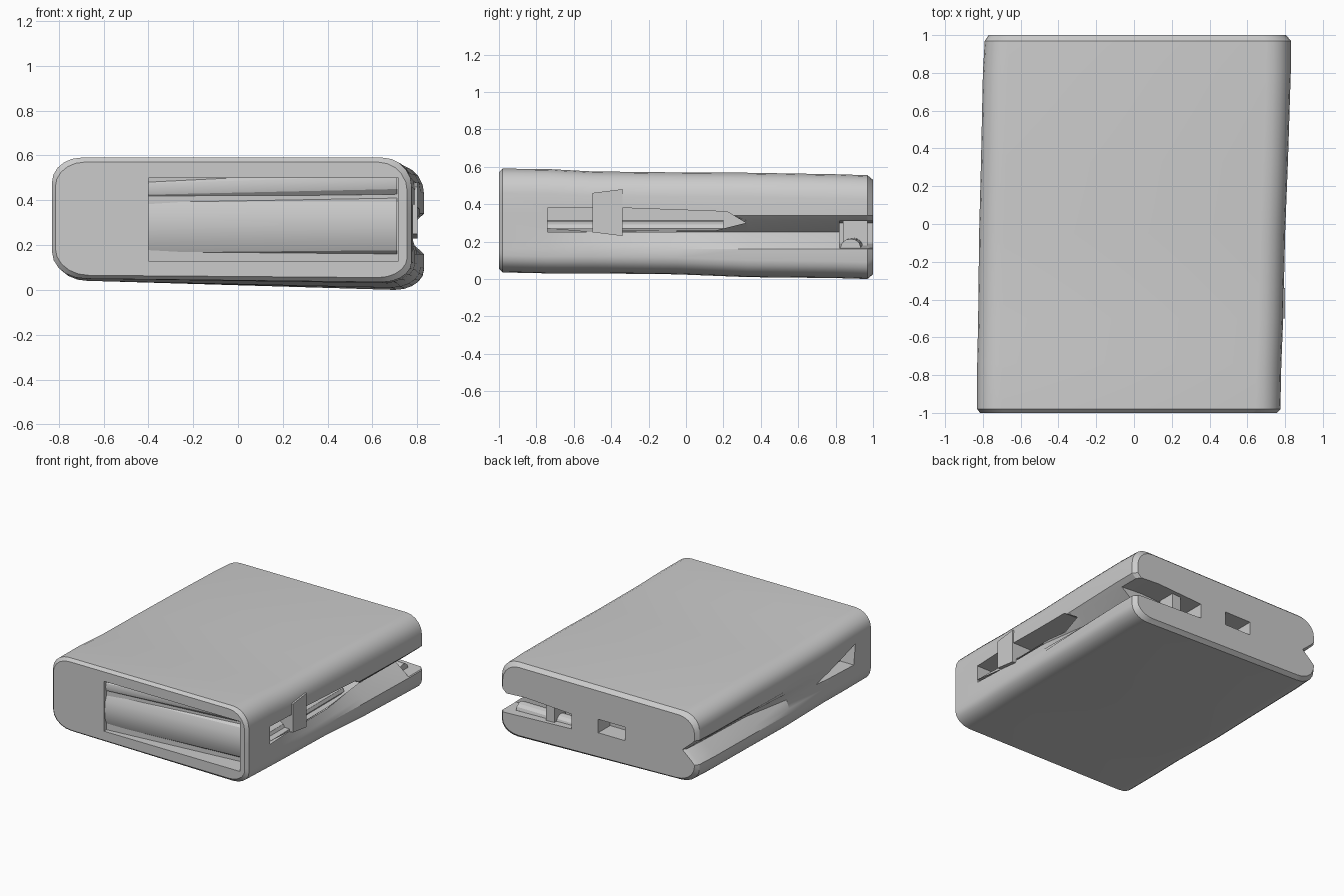
import bpy, bmesh, math

if "Cube" in bpy.data.objects:
    bpy.data.objects.remove(bpy.data.objects["Cube"])


def make_object(name, bm):
    bmesh.ops.recalc_face_normals(bm, faces=bm.faces)
    mesh = bpy.data.meshes.new(name)
    bm.to_mesh(mesh)
    bm.free()
    ob = bpy.data.objects.new(name, mesh)
    bpy.context.collection.objects.link(ob)
    return ob


def section(xl, xr, zt, zl, zr, nl, nr, inset):
    """Rounded slab outline with a fold groove of depth nl / nr at each side."""
    xl, xr, zt, zl, zr = xl + inset, xr - inset, zt - inset, zl + inset, zr + inset
    pts = []

    def arc(cx, cz, rx, rz, a0):
        for i in range(6):
            a = math.radians(a0 + i * 18)
            pts.append((cx + rx * math.cos(a), cz + rz * math.sin(a)))

    def groove(x, n, s, zn):
        for d, t in ((-.09, 0), (-.06, .3), (0, 1), (.06, .3), (.09, 0)):
            pts.append((x - s * n * t, zn + s * d))

    arc(xr - .13, zr + .09, .13, .09, -90)
    groove(xr, nr, 1, .25)
    arc(xr - .13, zt - .13, .13, .13, 0)
    arc(xl + .13, zt - .11, .13, .11, 90)
    groove(xl, nl, -1, .28)
    arc(xl + .15, zl + .12, .15, .12, 180)
    return pts


def loft(name, stations):
    bm = bmesh.new()
    rings = [[bm.verts.new((x, y, z)) for x, z in section(*p)] for y, p in stations]
    n = len(rings[0])
    for a, b in zip(rings, rings[1:]):
        for i in range(n):
            bm.faces.new((a[i], a[(i + 1) % n], b[(i + 1) % n], b[i]))
    bm.faces.new(rings[0])
    bm.faces.new(rings[-1])
    return make_object(name, bm)


def prism(name, outline, axis, lo, hi):
    """Extrude a 2D outline: axis 'z' uses (x, y), axis 'x' uses (y, z), 'y' uses (x, z)."""
    place = {'z': lambda p, t: (p[0], p[1], t),
             'x': lambda p, t: (t, p[0], p[1]),
             'y': lambda p, t: (p[0], t, p[1])}[axis]
    bm = bmesh.new()
    a = [bm.verts.new(place(p, lo)) for p in outline]
    b = [bm.verts.new(place(p, hi)) for p in outline]
    n = len(a)
    bm.faces.new(a)
    bm.faces.new(b)
    for i in range(n):
        bm.faces.new((a[i], a[(i + 1) % n], b[(i + 1) % n], b[i]))
    return make_object(name, bm)


def rect(a0, a1, b0, b1):
    return [(a0, b0), (a1, b0), (a1, b1), (a0, b1)]


def cut(target, cutter):
    cutter.hide_render = True
    mod = target.modifiers.new("cut", 'BOOLEAN')
    mod.operation = 'DIFFERENCE'
    mod.solver = 'EXACT'
    mod.object = cutter
    bpy.context.view_layer.objects.active = target
    bpy.ops.object.modifier_apply(modifier=mod.name)
    bpy.data.objects.remove(cutter)


# folded body: y, (left, right, top, bottom left, bottom right, grooves, inset)
body = loft("folded_body", [
    (-1.0, (-.83, .77, .585, .05, .04, 0, 0, .015)),
    (-.98, (-.83, .775, .59, .05, .035, 0, 0, 0)),
    (-.74, (-.83, .78, .588, .05, .03, 0, 0, 0)),
    (-.50, (-.825, .79, .575, .05, .03, 0, .02, 0)),
    (-.05, (-.82, .80, .57, .04, .025, .03, .03, 0)),
    (.33, (-.81, .815, .568, .04, .01, .09, .10, 0)),
    (.80, (-.80, .83, .56, .04, .005, .10, .11, 0)),
    (.97, (-.79, .83, .555, .04, .0, .10, .11, 0)),
    (1.0, (-.79, .825, .55, .04, .005, .10, .11, .02)),
])

# front pocket, deepening to the right
cut(body, prism("front_pocket", [(-.40, -1.1), (.715, -1.1), (.715, -.86), (-.40, -.97)],
                'z', .13, .50))

# side slots on either side of the strap
cut(body, prism("right_slot_front", rect(-.74, -.50, .27, .38), 'x', .62, .95))
cut(body, prism("right_slot_back", [(-.34, .26), (.16, .26), (.32, .30), (.22, .36), (-.34, .38)],
                'x', .62, .95))

# left side window
cut(body, prism("left_window", [(-.36, .28), (-.78, .27), (-.80, .42)], 'x', -.95, -.72))

# rear openings
cut(body, prism("rear_gap", [(.24, .19), (.95, .16), (.95, .30), (.62, .32), (.24, .30)],
                'y', .82, 1.1))
cut(body, prism("rear_window", rect(-.20, .02, .22, .32), 'y', .86, 1.1))


# rounded rolls of folded layers seen inside the openings
def roll(name, start, end, r0, r1, squash):
    bm = bmesh.new()
    rings = []
    along_x = abs(end[0] - start[0]) > abs(end[1] - start[1])
    for (x, y, z), r in ((start, r0), (end, r1)):
        ring = []
        for i in range(12):
            a = math.tau * i / 12
            u, w = r * squash * math.cos(a), r * math.sin(a)
            ring.append(bm.verts.new((x, y + u, z + w) if along_x else (x + u, y, z + w)))
        rings.append(ring)
    for i in range(12):
        j = (i + 1) % 12
        bm.faces.new((rings[0][i], rings[0][j], rings[1][j], rings[1][i]))
    bm.faces.new(rings[0])
    bm.faces.new(rings[1])
    return make_object(name, bm)


parts = [
    body,
    roll("front_inner_roll", (-.40, -.94, .28), (.71, -.86, .285), .13, .125, .4),
    roll("front_upper_roll", (-.40, -.94, .45), (.71, -.84, .48), .05, .06, .8),
    roll("right_inner_roll", (.66, -.74, .27), (.66, .20, .27), .045, .045, 1.6),
    roll("rear_inner_roll", (.24, .90, .18), (.74, .88, .17), .045, .045, 1.2),
]

# flat straps bridging the folds
parts.append(prism("side_strap", [(-.50, .25), (-.34, .23), (-.34, .48), (-.50, .46)],
                   'x', .68, .80))
parts.append(prism("rear_strap", rect(.40, .47, .14, .32), 'y', .84, .97))

for ob in parts:
    bpy.ops.object.select_all(action='DESELECT')
    ob.select_set(True)
    bpy.context.view_layer.objects.active = ob
    bpy.ops.object.shade_smooth_by_angle(angle=math.radians(25))
